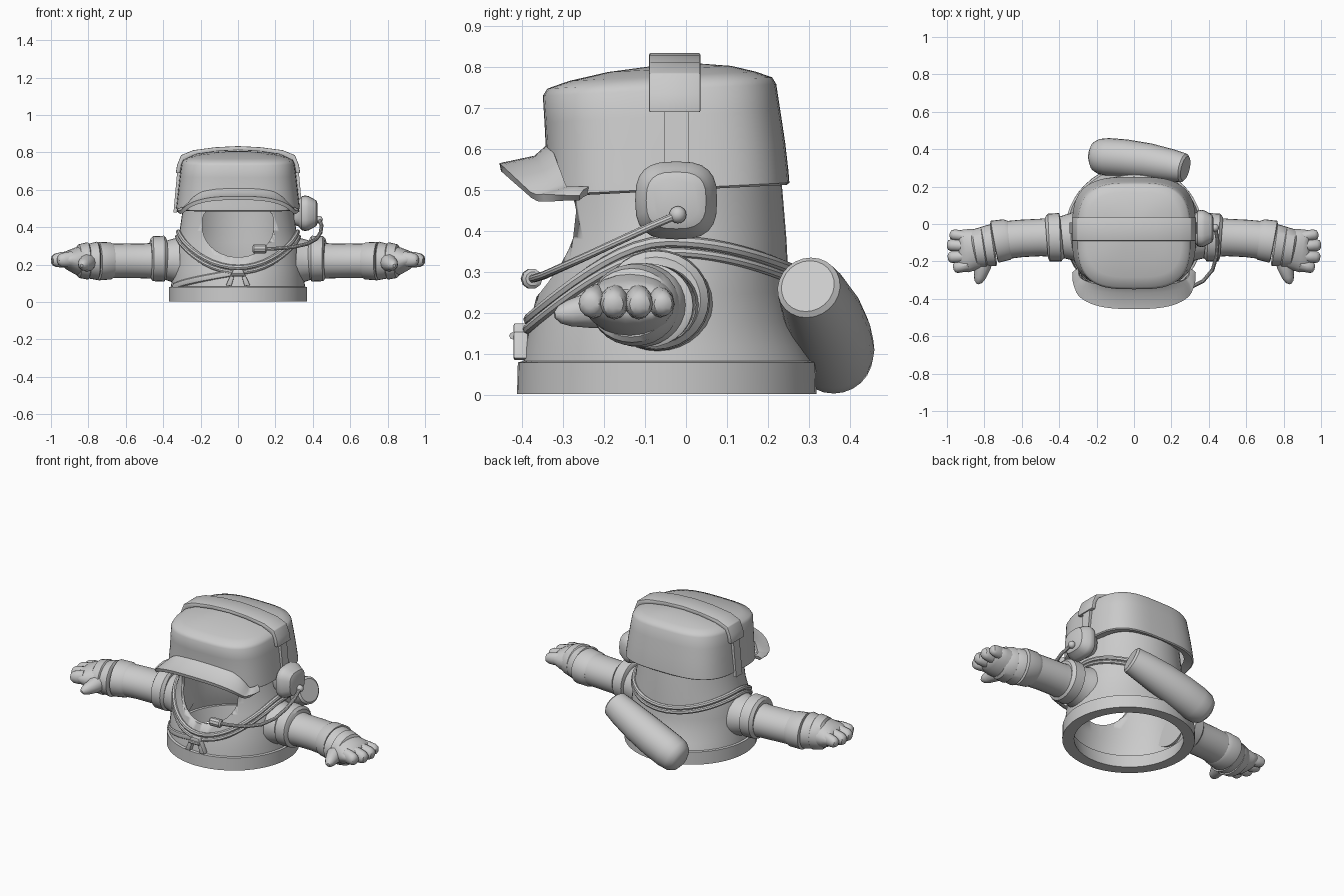
import bpy, bmesh, math
from mathutils import Vector

if "Cube" in bpy.data.objects:
    bpy.data.objects.remove(bpy.data.objects["Cube"])

grey = bpy.data.materials.new("plain_grey")
grey.diffuse_color = (0.6, 0.6, 0.6, 1)
grey.use_nodes = True
grey.node_tree.nodes["Principled BSDF"].inputs["Base Color"].default_value = grey.diffuse_color


def apply_modifier(ob, name):
    bpy.context.view_layer.objects.active = ob
    bpy.ops.object.modifier_apply(modifier=name)


def finish(name, bm, angle=35, mirror=False, thick=0, offset=-1, bevel=0):
    bmesh.ops.recalc_face_normals(bm, faces=bm.faces)
    me = bpy.data.meshes.new(name)
    bm.to_mesh(me)
    bm.free()
    me.materials.append(grey)
    ob = bpy.data.objects.new(name, me)
    bpy.context.collection.objects.link(ob)
    bpy.ops.object.select_all(action='DESELECT')
    ob.select_set(True)
    bpy.context.view_layer.objects.active = ob
    if thick:
        m = ob.modifiers.new("Shell", 'SOLIDIFY')
        m.thickness, m.offset = thick, offset
        apply_modifier(ob, "Shell")
    if bevel:
        m = ob.modifiers.new("Bevel", 'BEVEL')
        m.width, m.segments = bevel, 2
        apply_modifier(ob, "Bevel")
    if mirror:
        ob.modifiers.new("Mirror", 'MIRROR').use_mirror_merge = False
        apply_modifier(ob, "Mirror")
    bpy.ops.object.shade_smooth_by_angle(angle=math.radians(angle))
    return ob


def skin(bm, rings, closed=False, caps=(False, False)):
    vs = [[bm.verts.new(p) for p in r] for r in rings]
    n = len(vs[0])
    pairs = list(zip(vs, vs[1:])) + ([(vs[-1], vs[0])] if closed else [])
    for a, b in pairs:
        for i in range(n):
            j = (i + 1) % n
            bm.faces.new((a[i], a[j], b[j], b[i]))
    for cap, ring in zip(caps, (vs[0], vs[-1])):
        if cap:
            bm.faces.new(ring)


def loft(name, rows, power=2, sides=48, tilt=0, caps=(False, False), closed=False, **kw):
    """Stacked rings; rows are (z, half width, front y, back y)."""
    rings = []
    for z, rx, f, b in rows:
        ring = []
        for i in range(sides):
            a = 2 * math.pi * i / sides
            c, s = math.cos(a), math.sin(a)
            x = rx * math.copysign(abs(c) ** (2 / power), c)
            y = (f + b) / 2 + (b - f) / 2 * math.copysign(abs(s) ** (2 / power), s)
            ring.append((x, y, z + tilt * (y + 0.05)))
        rings.append(ring)
    bm = bmesh.new()
    skin(bm, rings, closed, caps)
    return finish(name, bm, **kw)


def sweep(name, pts, radii, sides=16, closed=False, **kw):
    """Elliptical section along a path; radii are (side, up) pairs or one number."""
    pts = [Vector(p) for p in pts]
    n = len(pts)
    if not isinstance(radii, list):
        radii = [radii] * n
    rings = []
    for i, p in enumerate(pts):
        if closed:
            t = pts[(i + 1) % n] - pts[i - 1]
        else:
            t = pts[min(i + 1, n - 1)] - pts[max(i - 1, 0)]
        t.normalize()
        u = t.cross(Vector((0, 0, 1))).normalized()
        v = u.cross(t)
        r = radii[i] if isinstance(radii[i], tuple) else (radii[i], radii[i])
        rings.append([p + u * r[0] * math.cos(k * math.tau / sides)
                      + v * r[1] * math.sin(k * math.tau / sides) for k in range(sides)])
    bm = bmesh.new()
    skin(bm, rings, closed, (not closed, not closed))
    return finish(name, bm, **kw)


def prism(name, outline, depth, **kw):
    """Front outline in x and z, extruded between two y values."""
    bm = bmesh.new()
    skin(bm, [[(a, d, b) for a, b in outline] for d in depth], caps=(True, True))
    return finish(name, bm, **kw)


# Hollow torso and hood with a face opening
BODY = [(0.06, .36, -.40, .315), (0.12, .355, -.392, .29), (0.18, .348, -.38, .265),
        (0.25, .34, -.362, .253), (0.32, .33, -.345, .248), (0.38, .312, -.335, .245),
        (0.50, .295, -.328, .235), (0.60, .285, -.32, .225)]
torso = loft("torso_hood", BODY, thick=0.02)
bm = bmesh.new()
outline = [(0.19 * math.cos(a), (0.44 if math.sin(a) > 0 else 0.40)
            + (0.10 if math.sin(a) > 0 else 0.16) * math.sin(a))
           for a in [math.tau * (i + .5) / 32 for i in range(32)]]
skin(bm, [[(x, y, z) for x, z in outline] for y in (-0.6, -0.1)], caps=(True, True))
cutter = finish("face_cutter", bm)
m = torso.modifiers.new("Opening", 'BOOLEAN')
m.object, m.operation, m.solver = cutter, 'DIFFERENCE', 'EXACT'
apply_modifier(torso, "Opening")
bpy.data.objects.remove(cutter)

# Base ring
loft("base_ring", [(.003, .37, -.412, .318), (.08, .37, -.410, .316), (.085, .35, -.39, .30),
                   (.085, .32, -.36, .27), (.003, .305, -.345, .255)], closed=True)


def on_body(angle, z, lift):
    """Point just off the torso surface."""
    for a, b in zip(BODY, BODY[1:]):
        if z <= b[0]:
            break
    k = (z - a[0]) / (b[0] - a[0])
    rx, f, bk = (a[i] + (b[i] - a[i]) * k for i in (1, 2, 3))
    return ((rx + lift) * math.cos(angle),
            (f + bk) / 2 + ((bk - f) / 2 + lift) * math.sin(angle), z)


# Collar bands hanging to the front
for name, drop, r in (("upper_collar_band", 0, .014), ("lower_collar_band", .026, .012)):
    pts = []
    for i in range(48):
        a = math.tau * i / 48
        s = math.sin(a)
        z = (0.375 - 0.065 * s * s if s > 0 else 0.375 - 0.19 * abs(s) ** 1.9) - drop
        pts.append(on_body(a, z, .004))
    sweep(name, pts, r, 8, closed=True)

# Jacket overlap running to the hip
sweep("jacket_overlap", [on_body(math.radians(270 - 8 * i), .16 - .0085 * i, .002)
                         for i in range(10)], (.008, .018), 8)

# Front clasp
prism("clasp_top", [(-.035, .15), (.035, .15), (.025, .175), (-.025, .175)], (-.42, -.385), bevel=.004)
for s in (-1, 1):
    prism("clasp_leg", [(s * .015, .155), (s * .035, .155), (s * .065, .09), (s * .035, .085)],
          (-.42, -.385), bevel=.004)
sweep("clasp_pin", [(-.035, -.422, .145), (.035, -.422, .145)], .009, 8)

# Cap crown, closed underneath against the hood
loft("cap_crown", [(.51, .275, -.30, .215), (.498, .325, -.335, .246), (.503, .331, -.342, .252),
                   (.53, .328, -.343, .25), (.60, .32, -.341, .242),
                   (.68, .311, -.345, .23), (.745, .302, -.349, .22), (.762, .293, -.338, .21),
                   (.778, .255, -.285, .17), (.795, .17, -.19, .11), (.805, .05, -.07, .03)],
     power=3.2, sides=56, tilt=.05, caps=(False, True), angle=50)

# Cap brim flaring from the crown front and wrapping down to the sides
bm = bmesh.new()
grid = []
for i in range(33):
    a = math.pi * (i / 32 - .5)
    c, s = max(math.cos(a), 0), math.sin(a)
    w = math.copysign(abs(s) ** .75, s)
    y = -.26 - .193 * c ** .65
    k = max(0, (-.37 - y) / .083)
    inner = Vector((.295 * w, -.235 - .09 * c ** .5, .50 + .11 * k))
    mid = Vector((.315 * w, -.25 - .115 * c ** .55, .492 + .083 * k))
    outer = Vector((.322 * w, y, .481 + .075 * k))
    grid.append([bm.verts.new(p) for p in (inner, mid, outer)])
for a, b in zip(grid, grid[1:]):
    for j in range(2):
        bm.faces.new((a[j], a[j + 1], b[j + 1], b[j]))
finish("cap_brim", bm, thick=.02, offset=0, angle=50)

# Headset strap over the crown and its sliders
half = [(.333, .69), (.325, .735), (.305, .785), (.24, .812), (.12, .828)]
top = half + [(0, .834)] + [(-x, z) for x, z in reversed(half)]
under = [(x * .93, z - (.022 if z > .75 else 0)) for x, z in reversed(top)]
prism("headset_strap", top + under, (-.09, .035), bevel=.004)
prism("strap_slider", [(.305, .70), (.325, .70), (.345, .48), (.325, .48)], (-.052, .007), mirror=True)

# Ear cup, rounded square sections stacked outwards
rows = [(.30, .065), (.325, .075), (.34, .095), (.36, .1), (.378, .096), (.40, .083), (.418, .073), (.425, .055)]
bm = bmesh.new()
rings = []
for x, r in rows:
    ring = []
    for k in range(24):
        a = math.tau * k / 24
        c, s = math.cos(a), math.sin(a)
        ring.append((x, -.024 + r * math.copysign(abs(c) ** .7, c),
                     .475 + r * .95 * math.copysign(abs(s) ** .7, s)))
    rings.append(ring)
skin(bm, rings, caps=(True, True))
finish("ear_cup", bm)

# Microphone boom and capsule
bm = bmesh.new()
bmesh.ops.create_uvsphere(bm, u_segments=14, v_segments=8, radius=.021)
bmesh.ops.translate(bm, verts=bm.verts, vec=(.433, -.02, .44))
finish("boom_pivot", bm)
sweep("microphone_boom", [(.435, -.02, .44), (.447, -.09, .41), (.442, -.17, .373), (.42, -.245, .338),
                          (.37, -.305, .311), (.29, -.345, .293), (.20, -.367, .286), (.14, -.375, .284)],
      .010, 10)
sweep("microphone", [(.152, -.374, .284), (.145, -.375, .284), (.085, -.378, .284), (.078, -.378, .284)],
      [.017, .025, .025, .017], 10)

# Bedroll slung across the back, slightly bowed
steps = [(0, .066), (.02, .078), (.15, .086), (.4, .096), (.65, .101), (.85, .101), (.95, .094), (1.01, .075), (1.04, .045)]
sweep("back_roll", [(.275 - .485 * t, .297 + .115 * t - .05 * t * t, .266 - .183 * t) for t, r in steps],
      [r for t, r in steps], 24)

# Sleeves, shoulder rings and cuffs
sweep("sleeve", [(.315, -.067, .222), (.35, -.068, .222), (.40, -.07, .222), (.50, -.072, .22),
                 (.60, -.077, .221), (.72, -.09, .22)],
      [(.132, .125), (.122, .116), (.108, .10), (.10, .093), (.10, .092), (.102, .093)], 28, mirror=True)
sweep("shoulder_ring", [(.385, -.070, .232), (.395, -.071, .232), (.455, -.073, .232), (.468, -.074, .232)],
      [(.112, .11), (.13, .123), (.128, .12), (.11, .105)], 28, mirror=True)
sweep("cuff", [(.66, -.080, .22), (.68, -.083, .22), (.745, -.095, .219), (.75, -.096, .219)],
      [(.098, .088), (.110, .099), (.114, .103), (.10, .09)], 28, mirror=True)
for x, y, r in ((.745, -.10, .113), (.795, -.112, .110)):
    sweep("cuff_wrap", [(x, y - .012, .22), (x + .008, y - .013, .22), (x + .055, y - .02, .219),
                        (x + .065, y - .022, .219)],
          [(r * .9, r * .8), (r, r * .91), (r * .94, r * .82), (r * .84, r * .7)], 28, mirror=True)

# Hand: palm, fingers and thumb
sweep("palm", [(.82, -.13, .22), (.87, -.138, .222), (.905, -.145, .226), (.925, -.148, .228), (.935, -.148, .228)],
      [(.105, .085), (.112, .072), (.115, .055), (.108, .043), (.09, .03)], 20, mirror=True)
for y0, y1, tip, r in ((-.068, -.055, .985, .030), (-.118, -.112, 1.0, .034),
                       (-.172, -.178, .995, .034), (-.218, -.236, .965, .032)):
    a, b = Vector((.885, y0, .23)), Vector((tip, y1, .222))
    sweep("finger", [a.lerp(b, t) for t in (0, .5, .8, .94, 1)],
          [(r, r * 1.3), (r, r * 1.22), (r * .95, r * 1.05), (r * .75, r * .75), (r * .35, r * .35)], 12, mirror=True)
sweep("thumb", [(.80, -.17, .215), (.81, -.23, .208), (.825, -.285, .20), (.832, -.308, .197), (.835, -.32, .195)],
      [.05, .045, .032, .022, .008], 12, mirror=True)
